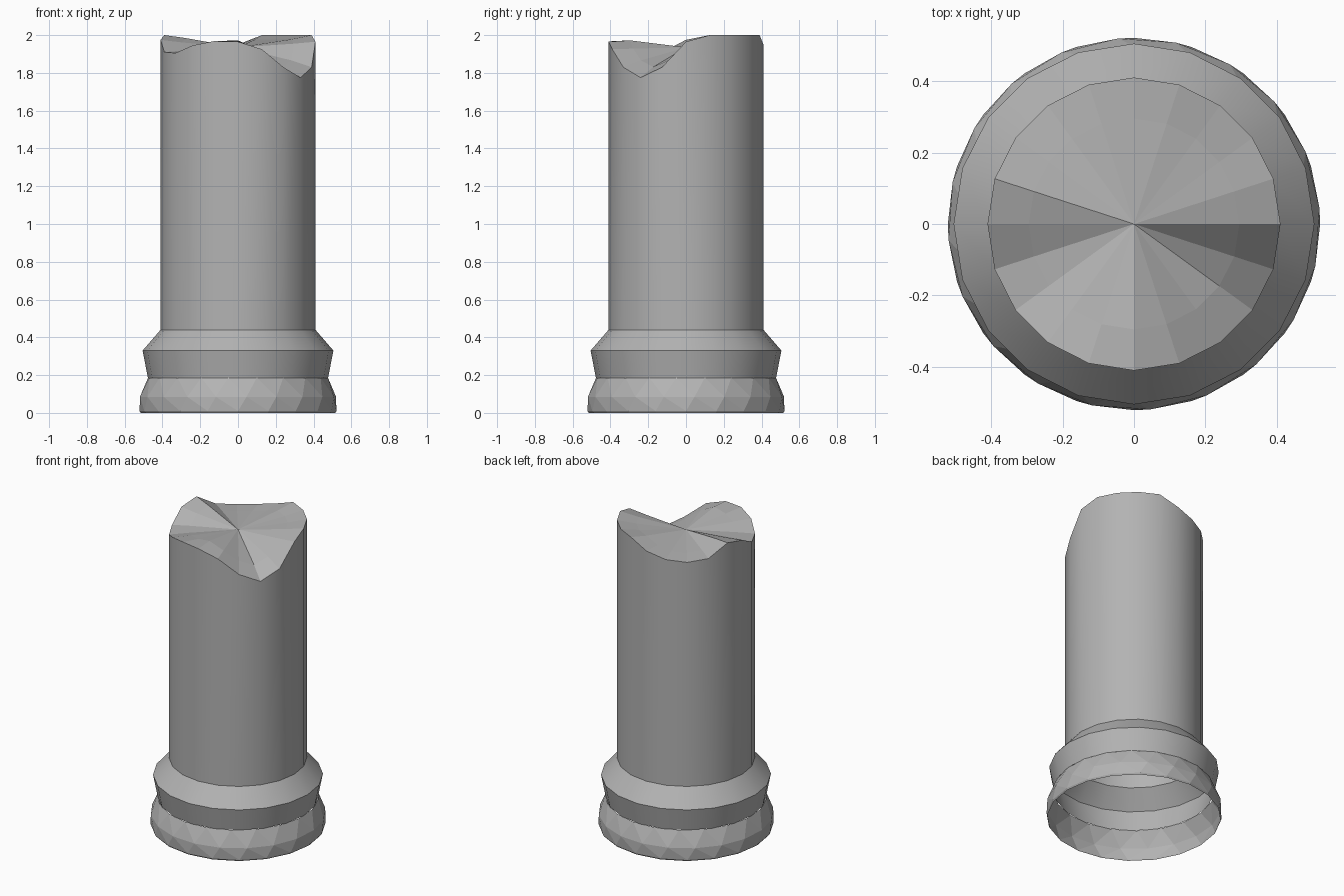
import bpy, bmesh
from math import sin, cos, radians

if "Cube" in bpy.data.objects:
    bpy.data.objects.remove(bpy.data.objects["Cube"])

SIDES = 20

stone = bpy.data.materials.new("dark_stone")
stone.diffuse_color = (0.45, 0.45, 0.45, 1)
stone.use_nodes = True
stone.node_tree.nodes["Principled BSDF"].inputs["Base Color"].default_value = stone.diffuse_color


def ring(bm, r, z, turn=0.0):
    """Ring of vertices; z is one height or a list of heights."""
    out = []
    for i in range(SIDES):
        a = radians(i * 18 + turn)
        h = z[i] if isinstance(z, list) else z
        out.append(bm.verts.new((r * cos(a), r * sin(a), h)))
    return out


def bridge(bm, low, high, split=False, smooth=True):
    """Wall between two rings, as quads or diagonal triangles."""
    for i in range(SIDES):
        j = (i + 1) % SIDES
        if split:
            loops = [(low[i], low[j], high[i]), (low[j], high[j], high[i])]
        else:
            loops = [(low[i], low[j], high[j], high[i])]
        for verts in loops:
            bm.faces.new(verts).smooth = smooth


def finish(bm, name):
    # Mark creases sharp, keep flat faces flat
    bm.normal_update()
    for e in bm.edges:
        e.smooth = e.calc_face_angle(0) < radians(25)
    mesh = bpy.data.meshes.new(name)
    bm.to_mesh(mesh)
    bm.free()
    mesh.materials.append(stone)
    obj = bpy.data.objects.new(name, mesh)
    bpy.context.collection.objects.link(obj)


# Twisted, faceted foot moulding, open underneath
bm = bmesh.new()
rings = [ring(bm, r, z, t) for r, z, t in
         ((0.515, 0, 0), (0.521, 0.01, 0), (0.521, 0.085, 5), (0.479, 0.186, 12))]
for a, b in zip(rings, rings[1:]):
    bridge(bm, a, b, True, False)
finish(bm, "foot_moulding")

# Flared collar
bm = bmesh.new()
rings = [ring(bm, r, z) for r, z in ((0.477, 0.185), (0.505, 0.33), (0.41, 0.44))]
for a, b in zip(rings, rings[1:]):
    bridge(bm, a, b)
finish(bm, "collar")

# Shaft with a broken, uneven top (rim heights every 18 degrees from +x)
rim_z = [1.965, 2.0, 2.0, 2.0, 2.0, 1.95, 1.92, 1.91, 1.925, 2.0,
         1.975, 1.91, 1.905, 1.945, 1.968, 1.965, 1.925, 1.83, 1.775, 1.83]
centre_z = 1.935
mid_z = [centre_z + 0.65 * (z - centre_z) for z in rim_z]
mid_z[15] = 1.972
mid_z[9] = 1.985
bm = bmesh.new()
base = ring(bm, 0.41, 0.44)
rim = ring(bm, 0.41, rim_z)
mid = ring(bm, 0.295, mid_z)
bridge(bm, base, rim)
bridge(bm, rim, mid, False, False)
tip = bm.verts.new((0, 0, centre_z))
for i in range(SIDES):
    bm.faces.new((mid[i], mid[(i + 1) % SIDES], tip)).smooth = False
finish(bm, "broken_shaft")
